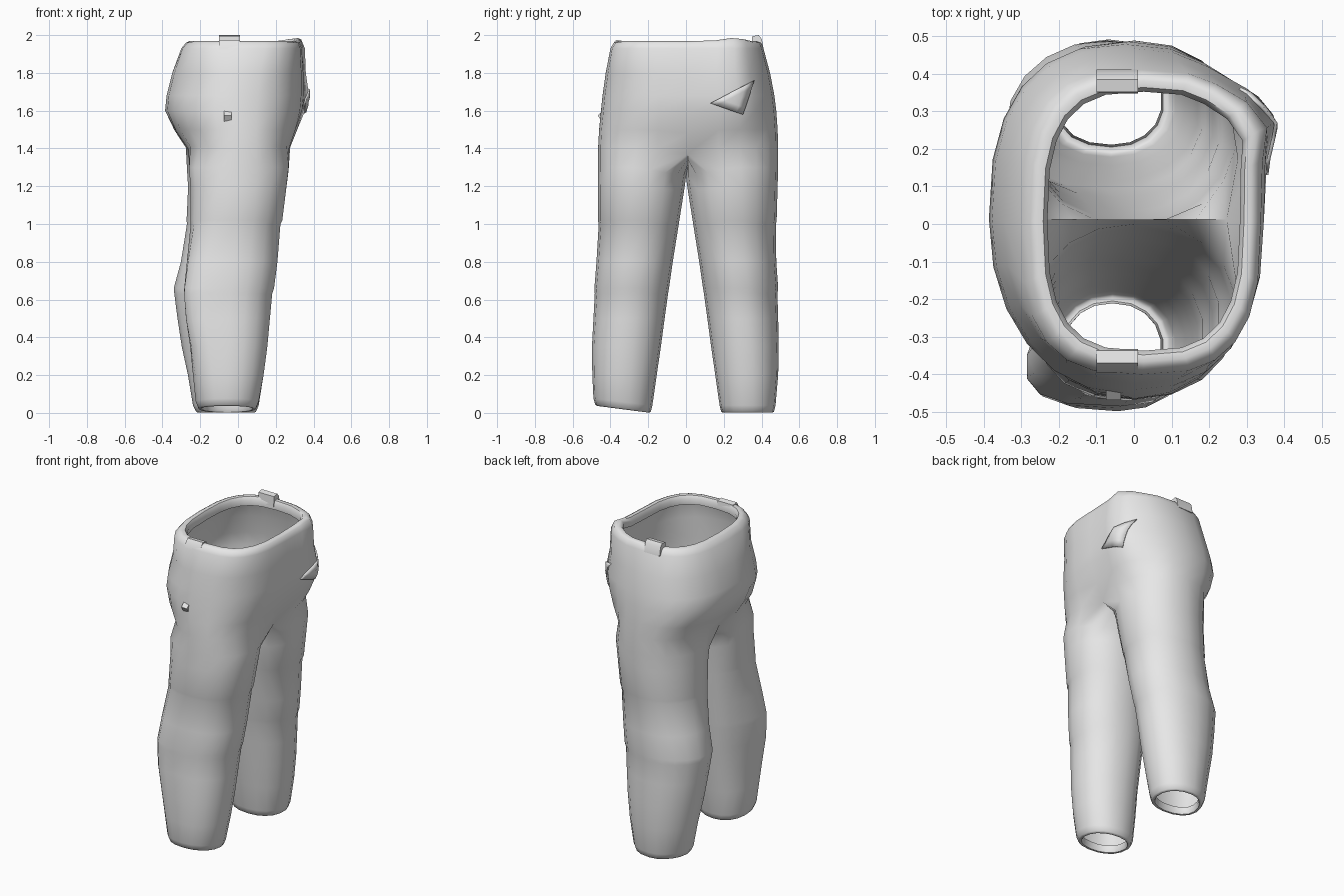
import bpy, bmesh
from math import cos, sin, radians, exp, copysign
from mathutils import Vector

if "Cube" in bpy.data.objects:
    bpy.data.objects.remove(bpy.data.objects["Cube"])

cloth = bpy.data.materials.new("plain grey cloth")
cloth.use_nodes = True
cloth.diffuse_color = (0.8, 0.8, 0.8, 1)
cloth.node_tree.nodes["Principled BSDF"].inputs["Base Color"].default_value = (0.8, 0.8, 0.8, 1)

HALF = 12      # segments in half a hip ring
INNER = 6      # segments across the crotch


def finish(name, bm, angle):
    bmesh.ops.recalc_face_normals(bm, faces=bm.faces[:])
    mesh = bpy.data.meshes.new(name)
    bm.to_mesh(mesh)
    bm.free()
    obj = bpy.data.objects.new(name, mesh)
    bpy.context.collection.objects.link(obj)
    mesh.materials.append(cloth)
    bpy.ops.object.select_all(action="DESELECT")
    bpy.context.view_layer.objects.active = obj
    obj.select_set(True)
    bpy.ops.object.shade_smooth_by_angle(angle=radians(angle))
    return obj


def oval(deg, x0, x1, y0, y1, power):
    """Point on a squared-off oval that fills the given bounds."""
    c, s = cos(radians(deg)), sin(radians(deg))
    px = copysign(abs(c) ** (2 / power), c)
    py = copysign(abs(s) ** (2 / power), s)
    return (x0 + x1) / 2 + px * (x1 - x0) / 2, (y0 + y1) / 2 + py * (y1 - y0) / 2


def bridge(bm, a, b):
    for i in range(len(a)):
        j = (i + 1) % len(a)
        bm.faces.new((a[i], a[j], b[j], b[i]))


def roll_edge(bm, ring, width, depth):
    """Turn an open edge inward: a rounded lip, then a short inner band."""
    mid = sum((v.co for v in ring), Vector()) / len(ring)
    half_x = max(abs(v.co.x - mid.x) for v in ring)
    half_y = max(abs(v.co.y - mid.y) for v in ring)
    for inset, rise in ((.35, .15), (.75, .1), (1, -.3), (.95, -1)):
        new = []
        for v in ring:
            x = mid.x + (v.co.x - mid.x) * (1 - width * inset / half_x)
            y = mid.y + (v.co.y - mid.y) * (1 - width * inset / half_y)
            new.append((x, y, v.co.z + depth * rise))
        yield [bm.verts.new(p) for p in new]


def add_lip(bm, ring, width, depth):
    last = ring
    for new in list(roll_edge(bm, ring, width, depth)):
        bridge(bm, last, new)
        last = new


# Hip rings from waist to crotch: z, back x, front x, right y, left y, front bulge
hips = [
    (1.96, -.275, .325, -.382, .397, .04),
    (1.93, -.30, .337, -.40, .41, .05),
    (1.80, -.348, .345, -.425, .445, .055),
    (1.68, -.378, .345, -.442, .468, .075),
    (1.60, -.386, .338, -.45, .478, .06),
    (1.50, -.35, .318, -.46, .485, .03),
    (1.41, -.29, .29, -.465, .488, .0),
]
# Leg rings downward: z, right leg back x, left leg back x, front x, inner y, outer y of each leg
legs = [
    (1.30, -.262, -.268, .272, .000, .465, .488),
    (1.20, -.255, -.262, .260, .010, .467, .485),
    (1.02, -.250, -.270, .238, .035, .467, .480),
    (1.00, -.248, -.268, .228, .038, .462, .476),
    (0.80, -.258, -.300, .212, .070, .474, .478),
    (0.66, -.266, -.338, .194, .090, .485, .488),
    (0.63, -.266, -.335, .184, .095, .483, .484),
    (0.50, -.258, -.318, .172, .113, .490, .488),
    (0.35, -.243, -.295, .158, .133, .498, .491),
    (0.20, -.235, -.262, .138, .155, .496, .488),
    (0.04, -.225, -.235, .112, .178, .490, .474),
    (0.007, -.212, -.218, .098, .186, .480, .466),
]

bm = bmesh.new()
rings = []
for n, (z, x0, x1, y0, y1, swell) in enumerate(hips):
    ring = []
    for k in range(2 * HALF):
        deg = -180 * k / HALF
        # squarer waist, rounder right buttock
        power = 2.9 if n < 2 else 2.1 if -180 < deg < -90 else 2.5
        x, y = oval(deg, x0, x1, y0, y1, power)
        # gathered cloth at one front hip
        bulge = exp(-(((deg % 360) - 34) / 16) ** 2)
        x += swell * bulge
        h = z + (.018 * bulge if n == 0 else 0)
        # seam pulled in and down between the legs
        near_seam = max(0, 1 - abs(y) / .2)
        pinch = near_seam * max(0, (1.6 - z) / .19)
        x *= 1 - .16 * pinch
        h -= .04 * pinch
        ring.append(bm.verts.new((x, y, h)))
    if rings:
        bridge(bm, rings[-1], ring)
    rings.append(ring)
add_lip(bm, rings[0], .045, .05)

# Crotch strip shared by both legs, from back seam to front seam
base = rings[-1]
front, back = base[0].co, base[HALF].co
strip = []
for i in range(1, INNER):
    p = back.lerp(front, i / INNER)
    p.z -= .06 * sin(radians(180 * i / INNER))
    strip.append(bm.verts.new(p))

for side in (-1, 1):
    if side < 0:
        ring = base[:HALF + 1] + strip
    else:
        ring = [base[-k % (2 * HALF)] for k in range(HALF + 1)] + strip
    count = len(ring)
    for z, back_right, back_left, x1, inner, out_right, out_left in legs:
        x0, outer = (back_right, out_right) if side < 0 else (back_left, out_left)
        # the right knee has a squared outer back corner, the left turns inward
        knee = exp(-((z - .6) / .38) ** 2) if side < 0 else 0
        lean = -.07 * knee if side < 0 else .03
        new = []
        for k in range(count):
            deg = -90 + (HALF / 2 - k) * 360 / count
            power = 2.15 + .85 * knee * (cos(radians(deg)) < 0)
            x, y = oval(deg, x0, x1, -outer, -inner, power)
            outward = (-2 * y - inner - outer) / (outer - inner)
            rear = max(0, (x0 + x1 - 2 * x) / (x1 - x0))
            x += lean * outward * rear
            h = z
            if z > 1.1:      # keep the inner thigh below the crotch strip
                h -= .05 * (z - 1.1) / .2 * max(0, 1 + y / .25)
            if z < .1 and side < 0:      # sloping hem
                h += .018 * (1 + outward)
            new.append(bm.verts.new((x, -side * y, h)))
        bridge(bm, ring, new)
        ring = new
    add_lip(bm, ring, .025, -.04)

trousers = finish("trousers", bm, 50)


def plate(name, points, push):
    """Thin cloth piece: an outline extruded along push."""
    bm = bmesh.new()
    face = bm.faces.new([bm.verts.new(p) for p in points])
    grown = bmesh.ops.extrude_face_region(bm, geom=[face], use_keep_orig=True)
    moved = [g for g in grown["geom"] if isinstance(g, bmesh.types.BMVert)]
    bmesh.ops.translate(bm, verts=moved, vec=Vector(push))
    return finish(name, bm, 50)


# Belt loops folded over the waist, side profile extruded in x
for name, s, y, top in (("left_belt_loop", 1, .395, 2.0), ("right_belt_loop", -1, .38, 1.975)):
    plate(name, [(-.1, s * (y - .048), 1.93), (-.1, s * (y - .044), top - .006),
                 (-.1, s * (y - .01), top), (-.1, s * (y + .006), top - .02),
                 (-.1, s * (y + .016), 1.925)], (.11, 0, 0))

# Small side tag
plate("side_tag", [(-.075, -.44, 1.60), (-.075, -.468, 1.575), (-.075, -.445, 1.54)], (.04, 0, 0))

# Loose pocket fold laid on the front hip
bm = bmesh.new()
bm.faces.new([bm.verts.new(p) for p in ((.5, .13, 1.64), (.5, .30, 1.58), (.5, .36, 1.76))])
bmesh.ops.subdivide_edges(bm, edges=bm.edges[:], cuts=4, use_grid_fill=True)
fold = finish("pocket_fold", bm, 50)
drape = fold.modifiers.new("drape", "SHRINKWRAP")
drape.target = trousers
drape.wrap_method = "PROJECT"
drape.use_project_x = True
drape.use_negative_direction = True
drape.use_positive_direction = False
drape.offset = .006
edge = fold.modifiers.new("fold thickness", "SOLIDIFY")
edge.thickness = .009
edge.offset = 0
